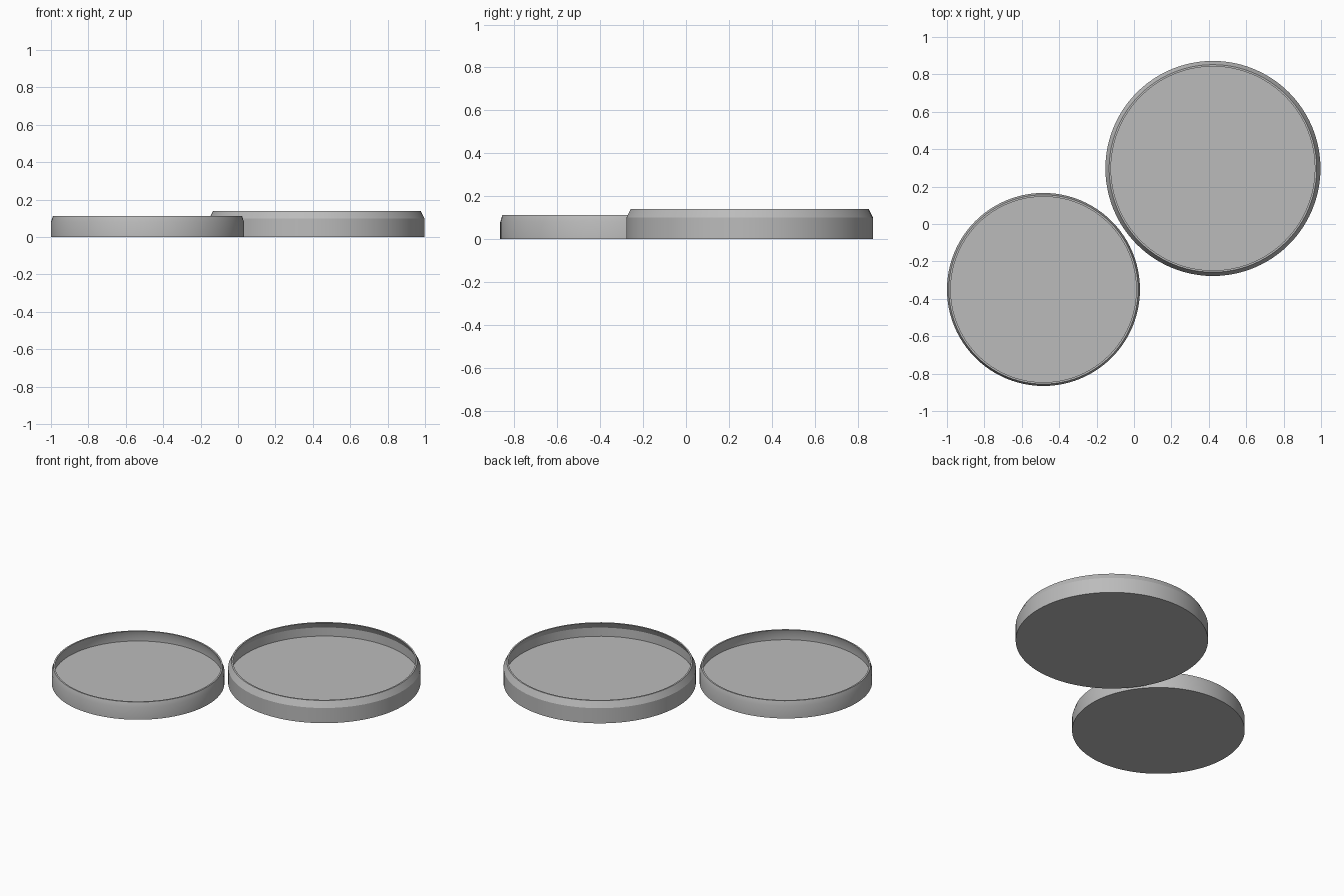
import bpy, bmesh, math

if "Cube" in bpy.data.objects:
    bpy.data.objects.remove(bpy.data.objects["Cube"])

grey = bpy.data.materials.new("grey")
grey.diffuse_color = (0.5, 0.5, 0.5, 1)
grey.use_nodes = True
grey.node_tree.nodes["Principled BSDF"].inputs["Base Color"].default_value = grey.diffuse_color


def lathe(name, profile, center, sides=96):
    """Spin an (r, z) profile that starts and ends on the axis."""
    bm = bmesh.new()
    verts = [bm.verts.new((r, 0, z)) for r, z in profile]
    edges = [bm.edges.new(pair) for pair in zip(verts, verts[1:])]
    bmesh.ops.spin(bm, geom=verts + edges, cent=(0, 0, 0), axis=(0, 0, 1),
                   angle=math.tau, steps=sides, use_duplicate=False)
    bmesh.ops.remove_doubles(bm, verts=bm.verts, dist=0.0005)
    bmesh.ops.recalc_face_normals(bm, faces=bm.faces)
    mesh = bpy.data.meshes.new(name)
    bm.to_mesh(mesh)
    bm.free()
    obj = bpy.data.objects.new(name, mesh)
    obj.location = center
    mesh.materials.append(grey)
    bpy.context.collection.objects.link(obj)
    bpy.ops.object.select_all(action='DESELECT')
    obj.select_set(True)
    bpy.context.view_layer.objects.active = obj
    bpy.ops.object.shade_smooth_by_angle(angle=math.radians(20))


def dish(name, center, radius, height, floor, shoulder, taper, wall):
    """Shallow round dish whose wall leans inward above the shoulder."""
    lathe(name, [
        (0, 0), (radius, 0),
        (radius, shoulder), (radius - taper, height),               # outer wall
        (radius - taper - wall, height), (radius - wall, shoulder),  # lip, inside
        (radius - wall, floor), (0, floor),                         # floor
    ], center)


dish("large_dish", (0.422, 0.297, 0), 0.575, 0.14, 0.043, 0.1, 0.02, 0.01)
dish("small_dish", (-0.484, -0.35, 0), 0.516, 0.112, 0.043, 0.08, 0.01, 0.01)
